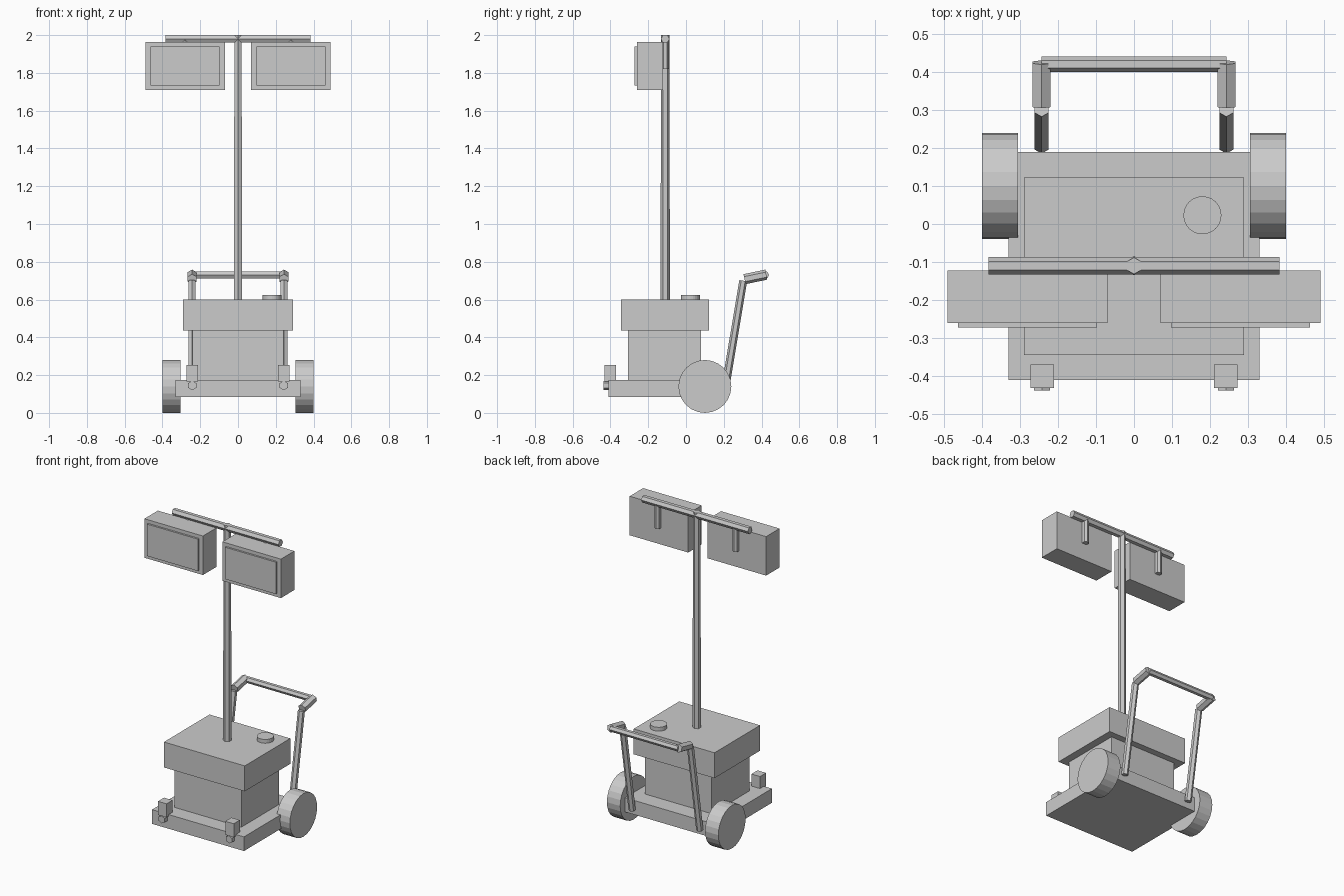
import bpy, bmesh, math
from mathutils import Vector

if "Cube" in bpy.data.objects:
    bpy.data.objects.remove(bpy.data.objects["Cube"])


def finish(name, bm):
    bmesh.ops.recalc_face_normals(bm, faces=bm.faces)
    me = bpy.data.meshes.new(name)
    bm.to_mesh(me)
    bm.free()
    ob = bpy.data.objects.new(name, me)
    bpy.context.collection.objects.link(ob)
    return ob


def box(name, x0, x1, y0, y1, z0, z1):
    bm = bmesh.new()
    bmesh.ops.create_cube(bm, size=1)
    for v in bm.verts:
        v.co = ((x0 + x1) / 2 + v.co.x * (x1 - x0),
                (y0 + y1) / 2 + v.co.y * (y1 - y0),
                (z0 + z1) / 2 + v.co.z * (z1 - z0))
    return finish(name, bm)


def rod(name, a, b, r, ref=(0, 1, 0), sides=6, r2=None):
    """Prism from a to b with one corner pointing towards ref."""
    a, b, ref = Vector(a), Vector(b), Vector(ref)
    w = (b - a).normalized()
    u = (ref - w * ref.dot(w)).normalized()
    v = w.cross(u)
    bm = bmesh.new()
    rings = []
    for p, rad in ((a, r), (b, r2 or r)):
        rings.append([bm.verts.new(p + rad * (u * math.cos(t) + v * math.sin(t)))
                      for t in (2 * math.pi * i / sides for i in range(sides))])
    for i in range(sides):
        j = (i + 1) % sides
        bm.faces.new((rings[0][i], rings[0][j], rings[1][j], rings[1][i]))
    bm.faces.new(rings[0])
    bm.faces.new(rings[1])
    return finish(name, bm)


# Base and generator housing
box("base_deck", -0.33, 0.33, -0.41, 0.19, 0.083, 0.175)
box("housing", -0.24, 0.24, -0.308, 0.08, 0.175, 0.435)
box("housing_lid", -0.29, 0.29, -0.345, 0.122, 0.435, 0.60)
rod("fuel_cap", (0.18, 0.023, 0.60), (0.18, 0.023, 0.625), 0.05, sides=24)

# Mast and lamp crossbar
rod("mast", (0, -0.11, 0.60), (0, -0.11, 2.0), 0.025, r2=0.022)
rod("lamp_crossbar", (-0.383, -0.11, 1.98), (0.383, -0.11, 1.98), 0.023)

for s, side in ((-1, "left"), (1, "right")):
    def sbox(name, x0, x1, *rest):
        box(side + "_" + name, min(s * x0, s * x1), max(s * x0, s * x1), *rest)

    # Lamps
    sbox("lamp_housing", 0.07, 0.49, -0.26, -0.122, 1.71, 1.963)
    sbox("lamp_lens", 0.097, 0.463, -0.272, -0.26, 1.733, 1.94)
    rod(side + "_lamp_bracket", (s * 0.28, -0.11, 1.82), (s * 0.28, -0.11, 1.98), 0.02)

    # Wheels
    rod(side + "_wheel", (s * 0.305, 0.10, 0.14), (s * 0.40, 0.10, 0.14), 0.14, sides=24)

    # Front stabilisers
    sbox("stabiliser_block", 0.211, 0.272, -0.432, -0.37, 0.165, 0.253)
    rod(side + "_stabiliser_pin", (s * 0.242, -0.438, 0.145), (s * 0.242, -0.39, 0.145),
        0.025, ref=(0, 0, 1))

    # Push handle sides
    rod(side + "_handle_post", (s * 0.243, 0.206, 0.12), (s * 0.243, 0.303, 0.70), 0.021)
    rod(side + "_handle_grip", (s * 0.243, 0.31, 0.708), (s * 0.243, 0.425, 0.732),
        0.027, ref=(0, 0, 1))

# Push handle bar
rod("handle_bar", (-0.243, 0.42, 0.73), (0.243, 0.42, 0.73), 0.02)
